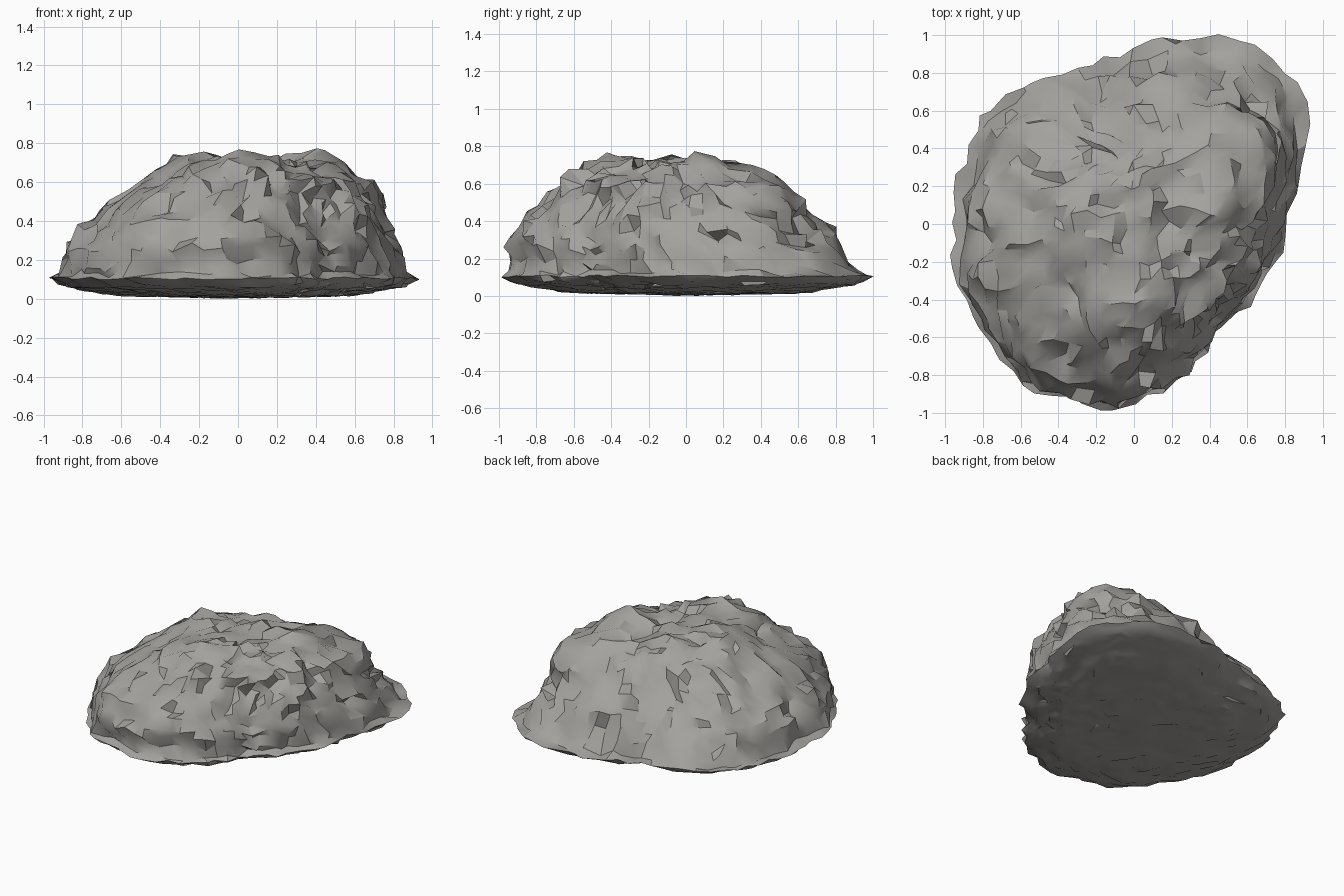
import bpy, bmesh, math, random
from mathutils import Vector, noise

random.seed(4)
cube = bpy.data.objects.get("Cube")
if cube:
    bpy.data.objects.remove(cube, do_unlink=True)

# Footprint of the boulder, counter-clockwise
OUTLINE = [(.82, .05), (.87, .25), (.94, .5), (.8, .85), (.58, .98), (.4, .99), (0, .93),
           (-.25, .8), (-.5, .79), (-.7, .65), (-.84, .5), (-.91, .3), (-.95, 0),
           (-.92, -.38), (-.77, -.6), (-.6, -.84), (-.3, -.94), (-.08, -.97),
           (.25, -.82), (.45, -.55), (.7, -.25), (.81, -.1)]
POLAR = sorted((math.atan2(y, x), math.hypot(x, y)) for x, y in OUTLINE)
POLAR = [(POLAR[-1][0] - math.tau, POLAR[-1][1])] + POLAR + [(POLAR[0][0] + math.tau, POLAR[0][1])]

# Contours from crown to base: parameter, height, centre x, scale x,
# centre y, scale y, corner swelling, back slope hollow
LEVELS = [(0, .715, .08, 0, -.08, 0, 0, 0), (.32, .7, .09, .42, -.08, .39, .13, .08),
          (.5, .6, .1, .61, -.09, .6, .16, .1), (.7, .4, .02, .84, -.08, .82, -.04, .09),
          (.83, .28, 0, .92, -.05, .93, -.09, .08), (.94, .13, 0, .955, -.01, .955, -.03, .02),
          (1, .105, 0, 1, 0, 1, 0, 0), (1.08, .065, 0, .93, 0, .93, 0, 0),
          (1.4, .018, 0, .65, 0, .65, 0, 0), (2, .005, 0, 0, 0, 0, 0, 0)]

# Small knolls on the crown: x, y, height
KNOLLS = [(.05, -.43, .06), (.37, .05, .06), (-.28, -.1, .03)]


def sample(table, t):
    """Linear lookup in a table keyed by its first column."""
    for a, b in zip(table, table[1:]):
        if t <= b[0]:
            k = (t - a[0]) / (b[0] - a[0])
            return [p + (q - p) * k for p, q in zip(a[1:], b[1:])]
    return list(table[-1][1:])


def bump(angle, degrees, width):
    return math.exp(-((math.degrees(angle) - degrees) / width) ** 2)


def plates(p, size):
    """Stepped, tilted stone plates: one offset and slope per cell."""
    cell = noise.voronoi(p / size)[1][0]
    tilt = noise.noise_vector(cell * 5.3)
    return noise.noise(cell * 7.7) + .8 * tilt.dot(p / size - cell)


# Boulder body, shaped from an evenly divided block
bm = bmesh.new()
bmesh.ops.create_cube(bm, size=2)
bmesh.ops.subdivide_edges(bm, edges=bm.edges[:], cuts=17, use_grid_fill=True)
for v in bm.verts:
    d = Vector([math.tan(c * math.pi / 4) for c in v.co]).normalized()
    t = math.acos(max(-1, min(1, d.z))) / (math.pi / 2)
    angle = math.atan2(d.y, d.x)
    z, cx, sx, cy, sy, corner, back = sample(LEVELS, t)
    r = sample(POLAR, angle)[0]
    r *= 1 + corner * bump(angle, 46, 22) - back * bump(angle, 105, 32)
    x, y = cx + sx * r * math.cos(angle), cy + sy * r * math.sin(angle)
    if t < .6:
        z += sum(h * math.exp(-((x - kx) ** 2 + (y - ky) ** 2) / .02) for kx, ky, h in KNOLLS)
    v.co = (x, y, z)
bm.normal_update()

# Broken rock surface, with thin flat flakes underneath
moves = []
for v in bm.verts:
    p = v.co
    rough = plates(p, .2) * .045 + plates(p + Vector((3, 1, 2)), .1) * .025
    jitter = Vector([random.uniform(-.024, .024) for _ in range(3)])
    if p.z < .115:
        moves.append(Vector((jitter.x, jitter.y, jitter.z * .3)))
    else:
        moves.append(v.normal * (rough - .008) + jitter)
for v, move in zip(bm.verts, moves):
    v.co += move
    v.co.z = max(v.co.z, 0)

mesh = bpy.data.meshes.new("boulder")
bm.to_mesh(mesh)
bm.free()
boulder = bpy.data.objects.new("boulder", mesh)
bpy.context.collection.objects.link(boulder)

# Stone colour
stone = bpy.data.materials.new("grey_stone")
stone.use_nodes = True
colour = (.37, .36, .34, 1)
stone.diffuse_color = colour
stone.node_tree.nodes["Principled BSDF"].inputs["Base Color"].default_value = colour
mesh.materials.append(stone)

# Smooth plates with sharp cracks
bpy.ops.object.select_all(action="DESELECT")
boulder.select_set(True)
bpy.context.view_layer.objects.active = boulder
bpy.ops.object.shade_smooth_by_angle(angle=math.radians(32))
